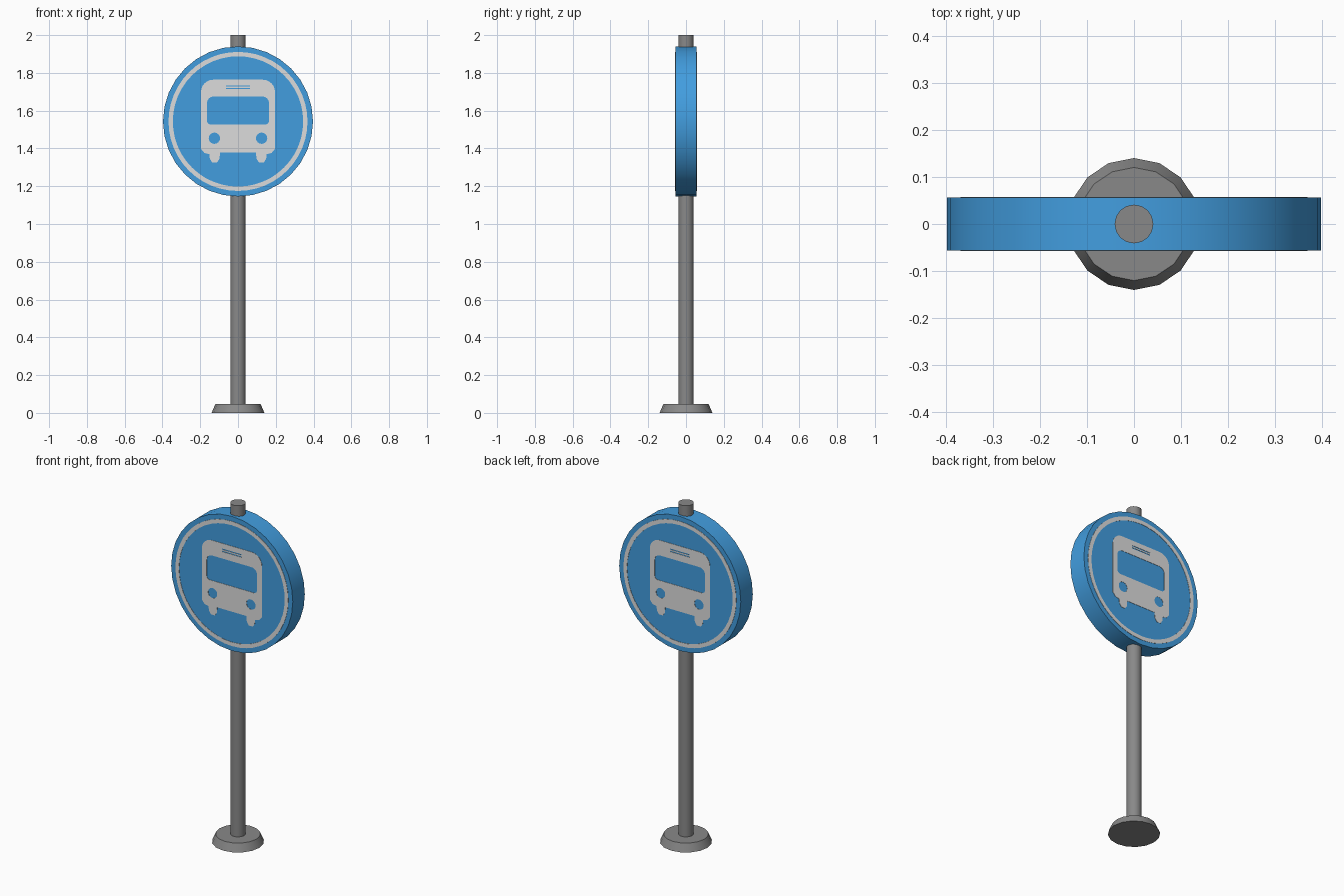
import bpy, bmesh, math
from mathutils import Matrix

if "Cube" in bpy.data.objects:
    bpy.data.objects.remove(bpy.data.objects["Cube"])

SIGN_Z = 1.543
SIGN_R = 0.397


def material(name, rgb):
    m = bpy.data.materials.new(name)
    m.diffuse_color = (*rgb, 1)
    m.use_nodes = True
    m.node_tree.nodes["Principled BSDF"].inputs["Base Color"].default_value = m.diffuse_color
    return m


GREY = material("grey metal", (0.25, 0.25, 0.25))
BLUE = material("sign blue", (0.055, 0.34, 0.74))
WHITE = material("off white", (0.72, 0.72, 0.72))


def add_object(name, mesh, mat):
    mesh.materials.clear()
    mesh.materials.append(mat)
    ob = bpy.data.objects.new(name, mesh)
    bpy.context.collection.objects.link(ob)
    return ob


def cylinder(name, mat, r1, r2, depth, centre, sides, facing_front=False):
    bm = bmesh.new()
    bmesh.ops.create_cone(bm, cap_ends=True, segments=sides,
                          radius1=r1, radius2=r2, depth=depth)
    if facing_front:
        bm.transform(Matrix.Rotation(math.pi / 2, 4, 'X'))
    bm.transform(Matrix.Translation(centre))
    mesh = bpy.data.meshes.new(name)
    bm.to_mesh(mesh)
    bm.free()
    ob = add_object(name, mesh, mat)
    bpy.ops.object.select_all(action='DESELECT')
    ob.select_set(True)
    bpy.context.view_layer.objects.active = ob
    bpy.ops.object.shade_smooth_by_angle(angle=math.radians(35))
    return ob


def circle(cx, cz, r, n):
    return [(cx + r * math.cos(2 * math.pi * i / n),
             cz + r * math.sin(2 * math.pi * i / n)) for i in range(n)]


def arc(cx, cz, r, start, n=6):
    return [(cx + r * math.cos(math.radians(start + 90 * i / n)),
             cz + r * math.sin(math.radians(start + 90 * i / n))) for i in range(n + 1)]


def rounded_rect(x, z0, z1, r_low, r_top):
    return (arc(x - r_low, z0 + r_low, r_low, 270) + arc(x - r_top, z1 - r_top, r_top, 0)
            + arc(-x + r_top, z1 - r_top, r_top, 90) + arc(-x + r_low, z0 + r_low, r_low, 180))


def plate(name, mat, outlines, y):
    """Thin upright plate; inner outlines become holes."""
    cu = bpy.data.curves.new(name, 'CURVE')
    cu.dimensions = '2D'
    cu.fill_mode = 'BOTH'
    cu.extrude = 0.0015
    for pts in outlines:
        sp = cu.splines.new('POLY')
        sp.points.add(len(pts) - 1)
        for p, (x, z) in zip(sp.points, pts):
            p.co = (x, z, 0, 1)
        sp.use_cyclic_u = True
    tmp = bpy.data.objects.new(name + "_curve", cu)
    bpy.context.collection.objects.link(tmp)
    bpy.context.view_layer.update()
    dg = bpy.context.evaluated_depsgraph_get()
    mesh = bpy.data.meshes.new_from_object(tmp.evaluated_get(dg))
    bpy.data.objects.remove(tmp)
    mesh.transform(Matrix.Translation((0, y, 0)) @ Matrix.Rotation(math.pi / 2, 4, 'X'))
    return add_object(name, mesh, mat)


# Post and foot
cylinder("foot", GREY, 0.14, 0.12, 0.046, (0, 0, 0.023), 16)
cylinder("post", GREY, 0.041, 0.041, 1.96, (0, 0, 1.02), 16)

# Round sign board
cylinder("sign_board", BLUE, SIGN_R, SIGN_R, 0.112, (0, 0, SIGN_Z), 32, True)

# Bus silhouette: half outline with wheel, mirrored
half = [(0.095, 1.378), (0.098, 1.345), (0.111, 1.326), (0.137, 1.326), (0.149, 1.345),
        (0.152, 1.370), (0.178, 1.376), (0.196, 1.398)] + arc(0.131, 1.699, 0.065, 0)
body = half + [(-x, z) for x, z in reversed(half)]

# Holes: windscreen, headlights, destination strips
holes = [rounded_rect(0.164, 1.527, 1.675, 0.02, 0.035)]
holes += [circle(s * 0.125, 1.454, 0.03, 16) for s in (-1, 1)]
holes += [[(-0.064, z), (0.064, z), (0.064, z + 0.006), (-0.064, z + 0.006)]
          for z in (1.715, 1.728)]

# Graphics on both faces of the board
for side, y in (("front", -0.0562), ("back", 0.0562)):
    plate("border_ring_" + side, WHITE,
          [circle(0, SIGN_Z, 0.368, 48), circle(0, SIGN_Z, 0.345, 48)], y)
    plate("bus_symbol_" + side, WHITE, [body] + holes, y)
